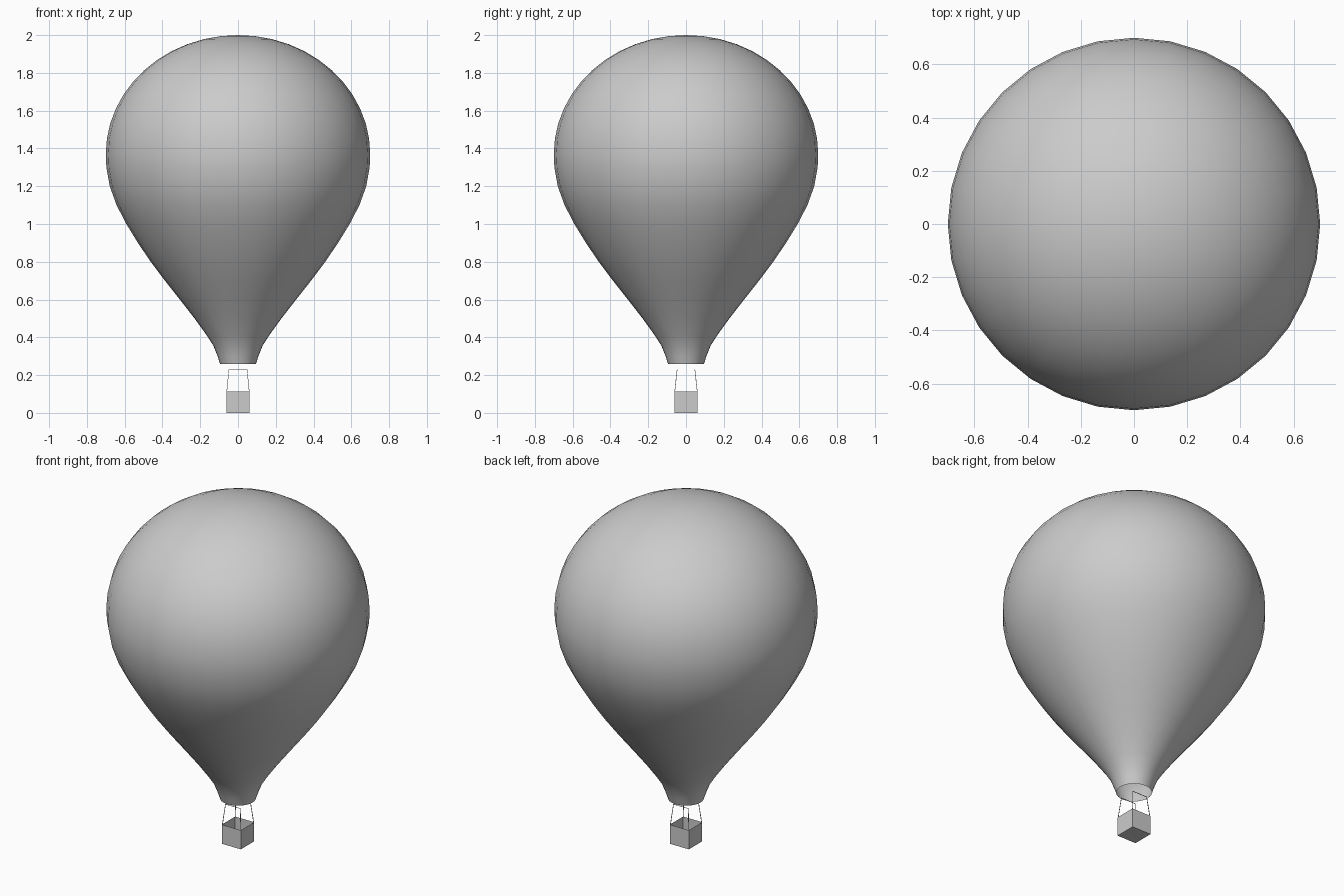
import bpy, bmesh, math
from mathutils import Vector

if "Cube" in bpy.data.objects:
    bpy.data.objects.remove(bpy.data.objects["Cube"])


def make_object(name, bm, smooth=False):
    bmesh.ops.recalc_face_normals(bm, faces=bm.faces)
    for f in bm.faces:
        f.smooth = smooth
    me = bpy.data.meshes.new(name)
    bm.to_mesh(me)
    bm.free()
    ob = bpy.data.objects.new(name, me)
    bpy.context.collection.objects.link(ob)
    return ob


# Envelope: open mouth, tapering skirt, elliptical crown, 32 sides
SEG = 32
profile = [(0.095, 0.26), (0.108, 0.30), (0.130, 0.355), (0.165, 0.41),
           (0.23, 0.50), (0.308, 0.60), (0.387, 0.70), (0.462, 0.80),
           (0.53, 0.90), (0.591, 1.0), (0.643, 1.1), (0.679, 1.2), (0.697, 1.3)]
for i in range(12):
    a = math.radians(90) * i / 12
    profile.append((0.70 * math.cos(a), 1.37 + 0.63 * math.sin(a)))

bm = bmesh.new()
rings = [[bm.verts.new((r * math.cos(2 * math.pi * k / SEG),
                        r * math.sin(2 * math.pi * k / SEG), z))
          for k in range(SEG)] for r, z in profile]
for low, high in zip(rings, rings[1:]):
    for k in range(SEG):
        n = (k + 1) % SEG
        bm.faces.new((low[k], low[n], high[n], high[k]))
tip = bm.verts.new((0, 0, 2.0))
for k in range(SEG):
    bm.faces.new((rings[-1][k], rings[-1][(k + 1) % SEG], tip))
make_object("envelope", bm, smooth=True)

# Basket: open-topped box
W, H = 0.062, 0.112
bm = bmesh.new()
bmesh.ops.create_cube(bm, size=1)
for v in bm.verts:
    v.co = Vector((v.co.x * 2 * W, v.co.y * 2 * W, (v.co.z + 0.5) * H))
lid = [f for f in bm.faces if f.calc_center_median().z > H - 0.001]
bmesh.ops.delete(bm, geom=lid, context='FACES_ONLY')
make_object("basket", bm)


# Ropes: front and back loops rising from the basket corners
def rope(name, points, radius=0.002):
    cu = bpy.data.curves.new(name, 'CURVE')
    cu.dimensions = '3D'
    cu.bevel_depth = radius
    cu.bevel_resolution = 0
    sp = cu.splines.new('POLY')
    sp.points.add(len(points) - 1)
    for p, co in zip(sp.points, points):
        p.co = (*co, 1)
    ob = bpy.data.objects.new(name, cu)
    bpy.context.collection.objects.link(ob)


for name, s in (("front_rope", -1), ("back_rope", 1)):
    rope(name, [(-0.060, s * 0.060, H - 0.004), (-0.048, s * 0.047, 0.23),
                (0.048, s * 0.047, 0.23), (0.060, s * 0.060, H - 0.004)])
